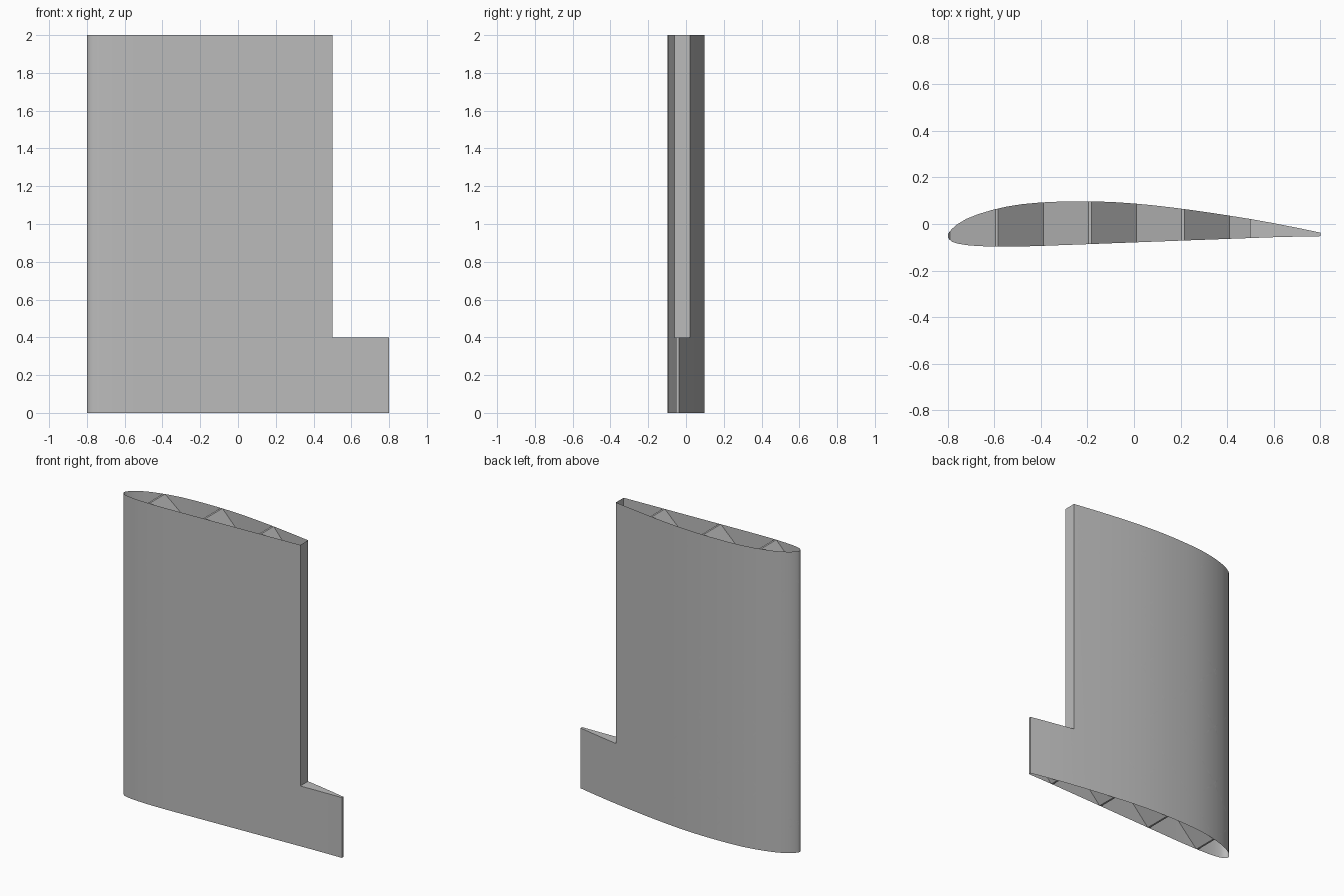
import bpy, bmesh, math

if "Cube" in bpy.data.objects:
    bpy.data.objects.remove(bpy.data.objects["Cube"])

CHORD, HEIGHT, STEP_X, STEP_Z, Y0 = 1.6, 2.0, 0.5, 0.4, -0.049

# Aerofoil section as chord fractions: station, upper, lower
SECTION = [
    (0, 0, 0), (.001, .0037, -.0059), (.004, .0089, -.0105), (.012, .0179, -.0170),
    (.025, .0293, -.0216), (.05, .0443, -.0260), (.08, .0564, -.0285), (.12, .0686, -.0300),
    (.16, .0776, -.0303), (.20, .0839, -.0297), (.25, .0885, -.0282), (.30, .0907, -.0263),
    (.35, .0916, -.0245), (.40, .0912, -.0226), (.45, .0891, -.0207), (.50, .0857, -.0188),
    (.55, .0809, -.0169), (.60, .0752, -.0150), (.65, .0687, -.0131), (.70, .0616, -.0113),
    (.75, .0540, -.0094), (.8125, .0440, -.0071), (.87, .0337, -.0050), (.94, .0200, -.0032),
    (1, .0075, -.0022)]
PTS = [((s - .5) * CHORD, u * CHORD + Y0, l * CHORD + Y0) for s, u, l in SECTION]

grey = bpy.data.materials.new("light grey")
grey.diffuse_color = (0.5, 0.5, 0.5, 1)
grey.use_nodes = True
grey.node_tree.nodes["Principled BSDF"].inputs["Base Color"].default_value = grey.diffuse_color


def finish(bm, name, smooth=False):
    bmesh.ops.remove_doubles(bm, verts=bm.verts, dist=1e-5)
    bmesh.ops.recalc_face_normals(bm, faces=bm.faces)
    me = bpy.data.meshes.new(name)
    bm.to_mesh(me)
    bm.free()
    me.materials.append(grey)
    ob = bpy.data.objects.new(name, me)
    bpy.context.collection.objects.link(ob)
    if smooth:
        bpy.ops.object.select_all(action='DESELECT')
        ob.select_set(True)
        bpy.context.view_layer.objects.active = ob
        bpy.ops.object.shade_smooth_by_angle(angle=math.radians(30))


def quad(bm, *cos):
    bm.faces.new([bm.verts.new(c) for c in cos])


def wall(bm, a, b, z0, z1):
    quad(bm, (*a, z0), (*b, z0), (*b, z1), (*a, z1))


# Thin outer skin, open at both ends, with the stepped trailing edge
bm = bmesh.new()
for (xa, ua, la), (xb, ub, lb) in zip(PTS, PTS[1:]):
    tail = xa > STEP_X - 1e-4
    for a, b in (((xa, ua), (xb, ub)), ((xa, la), (xb, lb))):
        wall(bm, a, b, 0, STEP_Z)
        if not tail:
            wall(bm, a, b, STEP_Z, HEIGHT)
    if tail:  # ledge closing the step
        quad(bm, (xa, la, STEP_Z), (xb, lb, STEP_Z), (xb, ub, STEP_Z), (xa, ua, STEP_Z))
xs, us, ls = next(p for p in PTS if abs(p[0] - STEP_X) < 1e-4)
wall(bm, (xs, ls), (xs, us), STEP_Z, HEIGHT)
xt, ut, lt = PTS[-1]
wall(bm, (xt, lt), (xt, ut), 0, STEP_Z)
finish(bm, "wing_skin", True)


# Crossed diagonal ribs filling the inside
NODE_X, PITCH, HALF = -0.589, 0.4, 0.006


def rib(bm, slope, z_at_node, points, top):
    part = bmesh.new()
    rings = []
    for x, u, l in points:
        z = z_at_node + slope * (x - NODE_X)
        rings.append([part.verts.new(c) for c in (
            (x, l, z - HALF), (x, u, z - HALF), (x, u, z + HALF), (x, l, z + HALF))])
    for a, b in zip(rings, rings[1:]):
        for i in range(4):
            j = (i + 1) % 4
            part.faces.new((a[i], a[j], b[j], b[i]))
    # Trim to the wing's height
    for z, n in ((0, -1), (top, 1)):
        bmesh.ops.bisect_plane(part, geom=part.verts[:] + part.edges[:] + part.faces[:],
                               plane_co=(0, 0, z), plane_no=(0, 0, n), clear_outer=True)
        bmesh.ops.holes_fill(part, edges=[e for e in part.edges if e.is_boundary and
                             all(abs(v.co.z - z) < 1e-5 for v in e.verts)])
    tmp = bpy.data.meshes.new("rib_part")
    part.to_mesh(tmp)
    part.free()
    bm.from_mesh(tmp)
    bpy.data.meshes.remove(tmp)


main = [p for p in PTS[1:] if p[0] < STEP_X + 1e-4]
tail = [p for p in PTS if p[0] > STEP_X - 1e-4]
for name, slope in (("rising_ribs", 1), ("falling_ribs", -1)):
    bm = bmesh.new()
    for k in range(-5, 11):
        rib(bm, slope, k * PITCH, main, HEIGHT)
        rib(bm, slope, k * PITCH, tail, STEP_Z)
    finish(bm, name)
